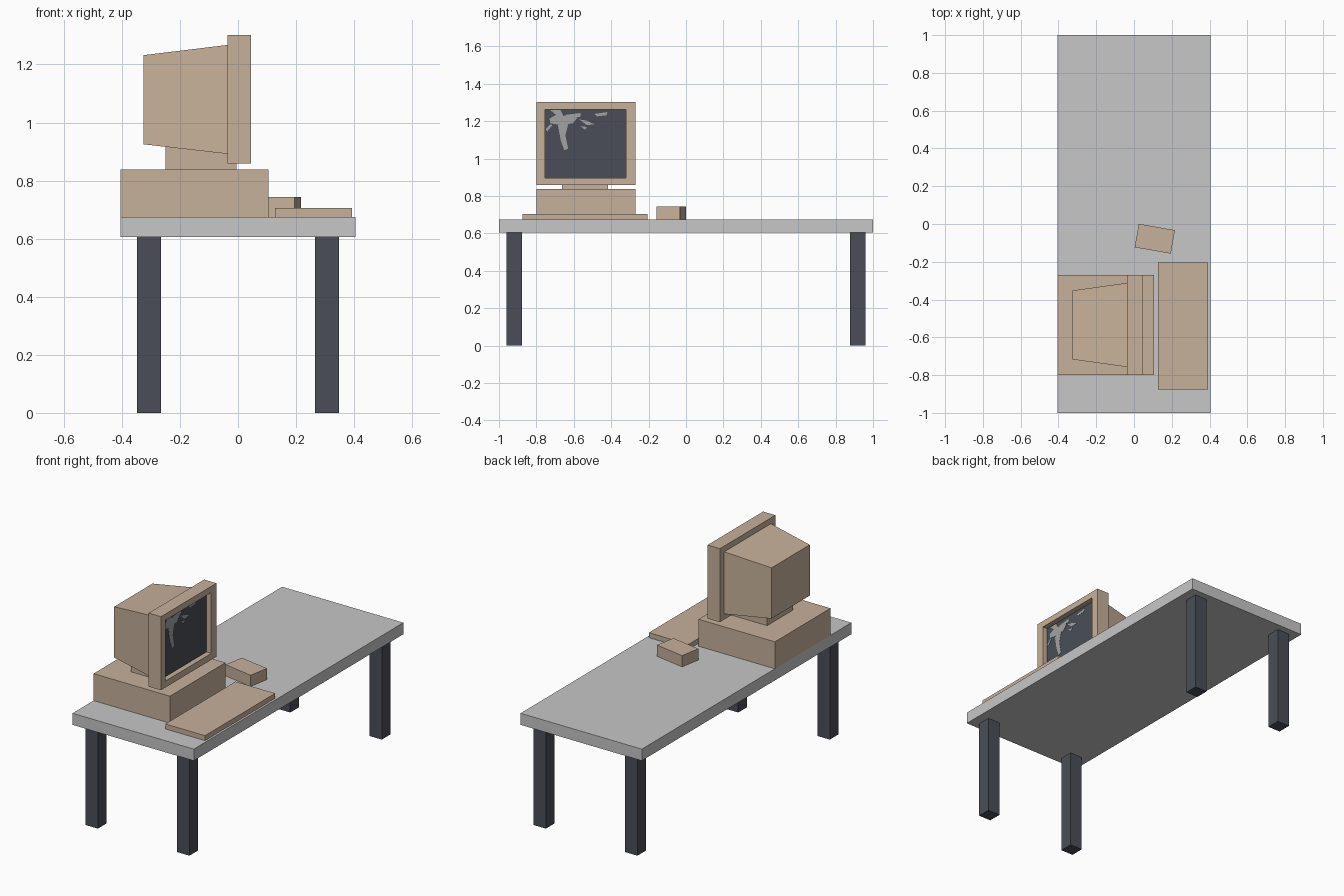
import bpy
import bmesh
import math

if "Cube" in bpy.data.objects:
    bpy.data.objects.remove(bpy.data.objects["Cube"])


def material(name, r, g, b):
    m = bpy.data.materials.new(name)
    m.diffuse_color = (r, g, b, 1)
    m.use_nodes = True
    m.node_tree.nodes["Principled BSDF"].inputs["Base Color"].default_value = m.diffuse_color
    return m


BEIGE = material("beige plastic", 0.57, 0.44, 0.325)
GREY = material("grey desk", 0.57, 0.57, 0.57)
DARK = material("dark slate", 0.068, 0.076, 0.096)
GLARE = material("screen grey", 0.37, 0.37, 0.37)


def finish(name, bm, *mats):
    bmesh.ops.recalc_face_normals(bm, faces=bm.faces)
    me = bpy.data.meshes.new(name)
    bm.to_mesh(me)
    bm.free()
    for m in mats:
        me.materials.append(m)
    ob = bpy.data.objects.new(name, me)
    bpy.context.collection.objects.link(ob)
    return ob


def box(name, x, y, z, mat):
    """Box from (min, max) ranges, with its origin at the centre."""
    bm = bmesh.new()
    bmesh.ops.create_cube(bm, size=1)
    bmesh.ops.scale(bm, vec=(x[1] - x[0], y[1] - y[0], z[1] - z[0]), verts=bm.verts)
    ob = finish(name, bm, mat)
    ob.location = (sum(x) / 2, sum(y) / 2, sum(z) / 2)
    return ob


def loft(name, sections, mats, cap_index=0):
    """Rectangles (x, y0, y1, z0, z1) joined along x, capped at both ends."""
    bm = bmesh.new()
    rings = [[bm.verts.new((x, y, z)) for y, z in ((a, c), (b, c), (b, d), (a, d))]
             for x, a, b, c, d in sections]
    for r, s in zip(rings, rings[1:]):
        for i in range(4):
            j = (i + 1) % 4
            bm.faces.new((r[i], r[j], s[j], s[i]))
    bm.faces.new(rings[0])
    bm.faces.new(rings[-1]).material_index = cap_index
    return finish(name, bm, *mats)


# desk
box("desk_top", (-0.405, 0.405), (-1, 1), (0.605, 0.675), GREY)
for sx, side in ((-1, "left"), (1, "right")):
    for sy, end in ((-1, "front"), (1, "back")):
        leg = box(f"{end}_{side}_leg", (-0.041, 0.041), (-0.041, 0.041), (0, 0.605), DARK)
        leg.location.x = sx * 0.306
        leg.location.y = sy * 0.918

# computer case and monitor neck
box("computer_case", (-0.405, 0.105), (-0.80, -0.27), (0.675, 0.838), BEIGE)
box("monitor_neck", (-0.25, -0.005), (-0.663, -0.417), (0.838, 0.93), BEIGE)

# tapered monitor housing
loft("monitor_housing", [(-0.325, -0.717, -0.352, 0.925, 1.232),
                         (-0.037, -0.757, -0.312, 0.892, 1.267)], [BEIGE])

# bezel with recessed screen
window = (-0.755, -0.32, 0.897, 1.264)
loft("monitor_bezel", [(-0.037, -0.80, -0.27, 0.858, 1.302),
                       (0.045, -0.80, -0.27, 0.858, 1.302),
                       (0.045, *window), (0.013, *window)], [BEIGE, DARK], 1)

# pale branching marks on the screen, as thin polygons (offsets from window's top left)
marks = [
    [(.025, .05), (.06, .03), (.10, .035), (.14, .03), (.175, .045), (.15, .075), (.09, .085), (.03, .075)],
    [(.03, .005), (.085, .005), (.10, .035), (.06, .03)],
    [(.07, .083), (.125, .08), (.11, .14), (.125, .21), (.105, .22), (.085, .165)],
    [(.11, .03), (.19, .02), (.19, .04), (.14, .045)],
    [(.185, .055), (.22, .06), (.265, .08), (.225, .085)],
    [(.265, .025), (.335, .015), (.33, .032), (.28, .038)],
    [(.19, .09), (.225, .095), (.215, .11)],
    [(.005, .105), (.03, .08), (.04, .085), (.012, .12)],
]
bm = bmesh.new()
for poly in marks:
    bm.faces.new([bm.verts.new((0.0145, window[0] + u, window[3] - v)) for u, v in reversed(poly)])
solid = bmesh.ops.extrude_face_region(bm, geom=bm.faces[:])
bmesh.ops.translate(bm, vec=(-0.003, 0, 0),
                    verts=[g for g in solid["geom"] if isinstance(g, bmesh.types.BMVert)])
finish("screen_marks", bm, GLARE)

# keyboard and mouse
box("keyboard", (0.127, 0.392), (-0.875, -0.205), (0.675, 0.705), BEIGE)
mouse = box("mouse", (0.013, 0.207), (-0.141, -0.015), (0.675, 0.743), BEIGE)
mouse.rotation_euler.z = math.radians(-10)
